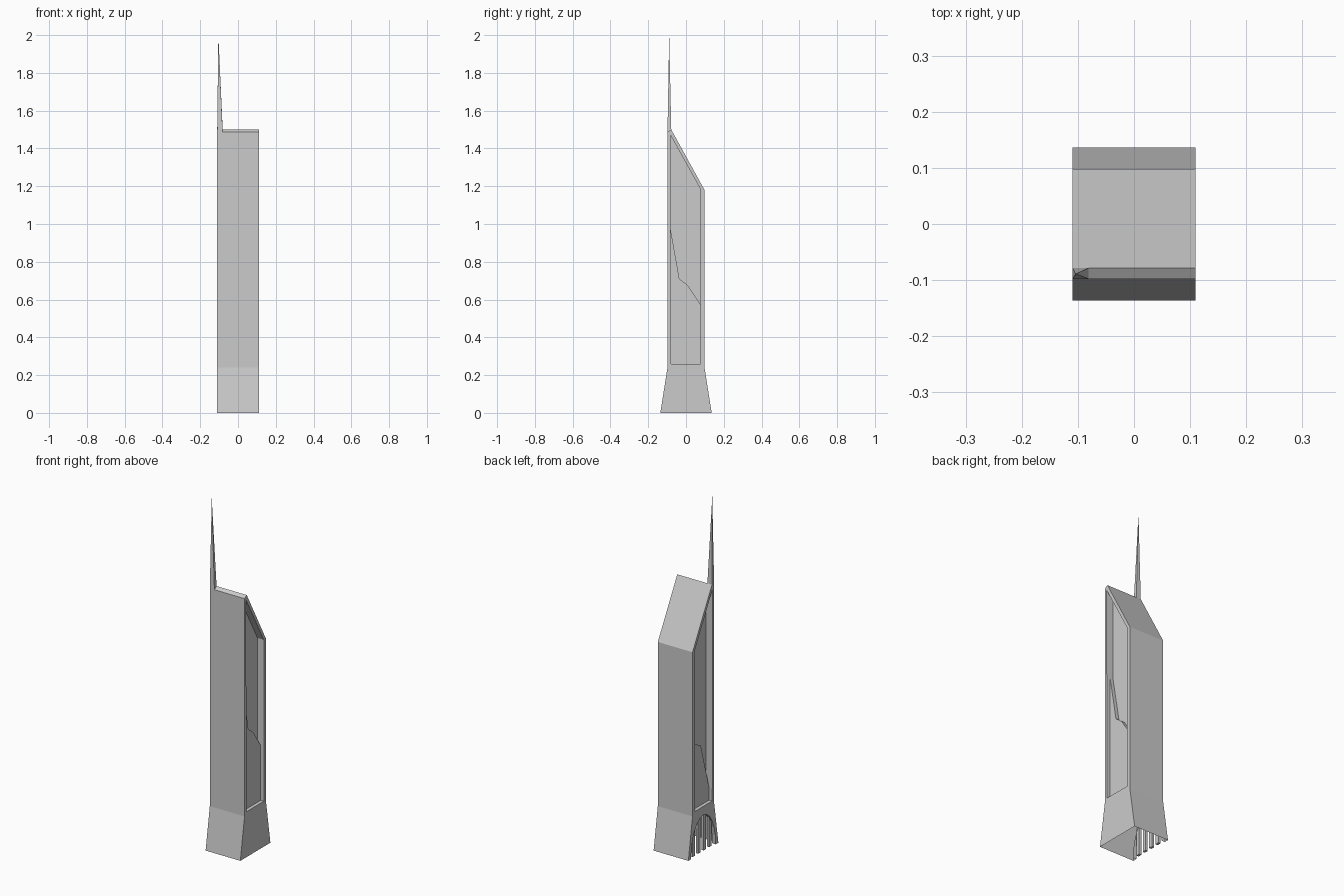
import bpy, bmesh, math

if "Cube" in bpy.data.objects:
    bpy.data.objects.remove(bpy.data.objects["Cube"])

W = 0.11  # half width of the tower in x


def prism(name, outline, x0, x1):
    """Solid made by sliding a (y, z) outline from x0 to x1."""
    bm = bmesh.new()
    a = [bm.verts.new((x0, y, z)) for y, z in outline]
    b = [bm.verts.new((x1, y, z)) for y, z in outline]
    bm.faces.new(a)
    bm.faces.new(b[::-1])
    n = len(a)
    for i in range(n):
        j = (i + 1) % n
        bm.faces.new((a[j], a[i], b[i], b[j]))
    bmesh.ops.recalc_face_normals(bm, faces=bm.faces)
    me = bpy.data.meshes.new(name)
    bm.to_mesh(me)
    bm.free()
    ob = bpy.data.objects.new(name, me)
    bpy.context.collection.objects.link(ob)
    return ob


def cut(target, cutter):
    """Subtract the cutter, bake the result and remove the cutter."""
    mod = target.modifiers.new("cut", 'BOOLEAN')
    mod.operation = 'DIFFERENCE'
    mod.solver = 'EXACT'
    mod.object = cutter
    dg = bpy.context.evaluated_depsgraph_get()
    me = bpy.data.meshes.new_from_object(target.evaluated_get(dg))
    target.modifiers.clear()
    target.data = me
    bpy.data.objects.remove(cutter)


# Tower body: flared foot, straight shaft, slanted roof
tower = prism("tower_body", [
    (-0.136, 0), (0.136, 0), (0.098, 0.24), (0.098, 1.18),
    (-0.078, 1.5), (-0.098, 1.487), (-0.098, 0.24)], -W, W)

# Side panels: shallow recess below the jagged line, deeper above it
panel = [(-0.08, 0.26), (0.076, 0.26), (0.076, 1.185), (-0.083, 1.472)]
jagged = {
    1: [(-0.083, 0.98), (-0.035, 0.71), (0.01, 0.675), (0.076, 0.575)],
    -1: [(-0.081, 0.33), (-0.005, 0.60), (0.04, 0.625), (0.076, 0.66)],
}
for side, line in jagged.items():
    cut(tower, prism("panel_cutter", panel, side * (W - 0.02), side * (W + 0.05)))
    cut(tower, prism("deep_cutter", line + panel[2:], side * (W - 0.04), side * (W + 0.05)))

# Arched doorway in the left side of the foot
A, H, D = 0.112, 0.21, 0.022
arch = [(A * math.cos(math.pi * i / 12), H * math.sin(math.pi * i / 12)) for i in range(13)]
arch = [(A, -0.05)] + arch + [(-A, -0.05)]
cut(tower, prism("arch_cutter", arch, -W - 0.05, -W + D))

# Hollow foot: open underside and open back of the doorway
bm = bmesh.new()
bm.from_mesh(tower.data)
bm.normal_update()
gone = [f for f in bm.faces
        if all(v.co.z < 1e-4 for v in f.verts)
        or all(abs(v.co.x + W - D) < 1e-4 and v.co.z < 0.24 for v in f.verts)]
bmesh.ops.delete(bm, geom=gone, context='FACES')
bm.to_mesh(tower.data)
bm.free()

# Vertical bars in the doorway
for k in range(4):
    y = (k - 1.5) * 0.05
    tops = [H * math.sqrt(1 - (s / A) ** 2) for s in (y - 0.011, y + 0.011)]
    prism("door_bar_%d" % (k + 1),
          [(y - 0.011, 0), (y + 0.011, 0), (y + 0.011, tops[1]), (y - 0.011, tops[0])],
          -W + 0.008, -W + D)

# Spire: thin pyramid on the front left roof corner
bm = bmesh.new()
base = [bm.verts.new(c) for c in (
    (-W, -0.098, 1.487), (-0.081, -0.098, 1.487),
    (-0.081, -0.078, 1.5), (-W, -0.078, 1.5))]
tip = bm.verts.new((-0.104, -0.089, 2.0))
for i in range(4):
    bm.faces.new((base[i], base[(i + 1) % 4], tip))
me = bpy.data.meshes.new("spire")
bm.to_mesh(me)
bm.free()
bpy.context.collection.objects.link(bpy.data.objects.new("spire", me))
